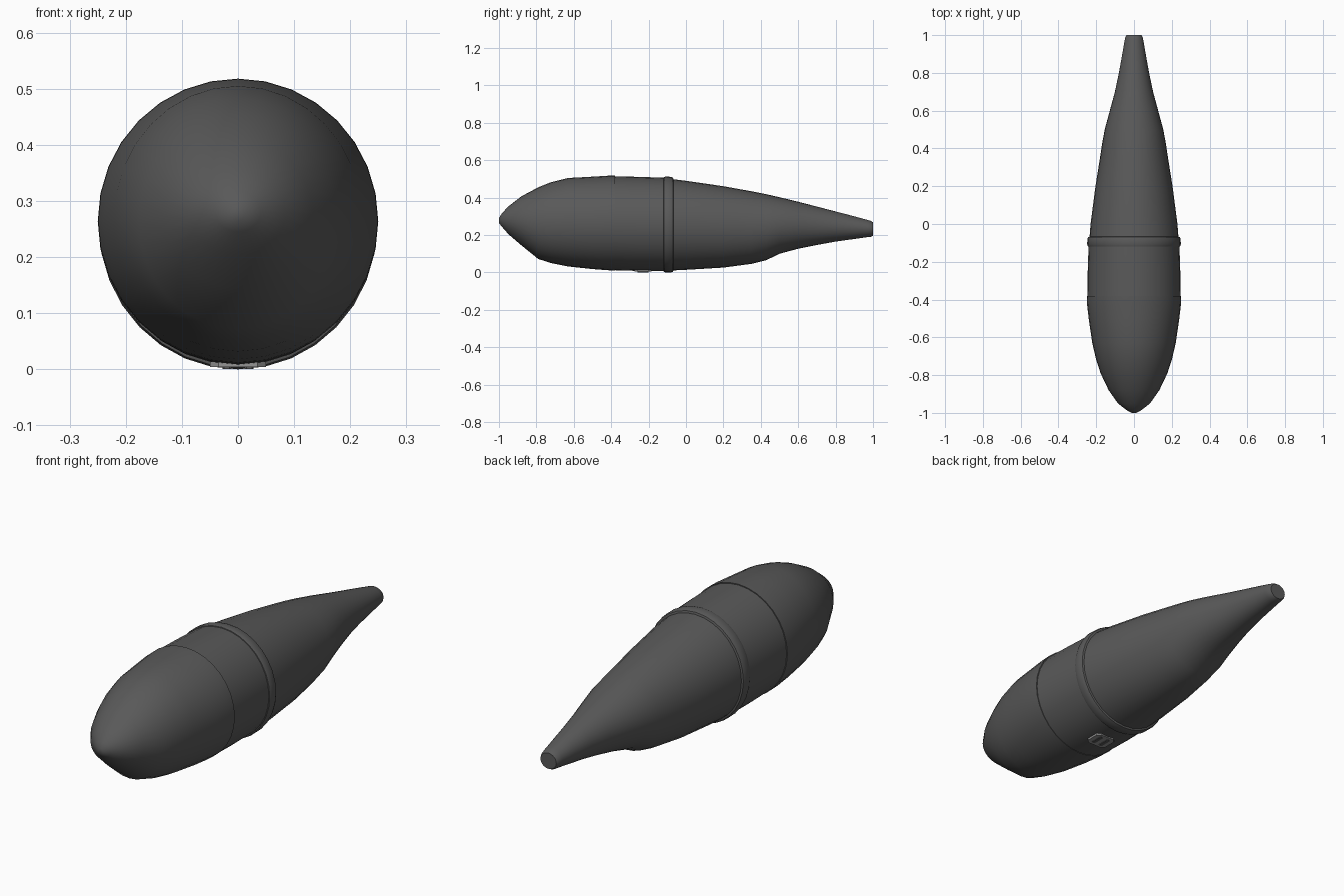
import bpy, bmesh, math

if "Cube" in bpy.data.objects:
    bpy.data.objects.remove(bpy.data.objects["Cube"], do_unlink=True)


def material(name, value):
    m = bpy.data.materials.new(name)
    m.use_nodes = True
    col = (value, value, value, 1)
    m.diffuse_color = col
    m.node_tree.nodes["Principled BSDF"].inputs["Base Color"].default_value = col
    return m


DARK = material("dark grey", 0.1)
LIGHT = material("light grey", 0.3)
SIDES = 32


def loft(name, sections):
    """Skin oval sections (y, half width, bottom z, top z) along the length."""
    bm = bmesh.new()
    rings = []
    for y, w, low, top in sections:
        mid, h = (low + top) / 2, (top - low) / 2
        angles = [2 * math.pi * i / SIDES for i in range(SIDES)]
        rings.append([bm.verts.new((w * math.sin(a), y, mid + h * math.cos(a))) for a in angles])
    for a, b in zip(rings, rings[1:]):
        for i in range(SIDES):
            j = (i + 1) % SIDES
            bm.faces.new((a[i], a[j], b[j], b[i]))
    bm.faces.new(rings[0])
    bm.faces.new(rings[-1])
    return finish(name, bm, DARK, 40)


def finish(name, bm, mat, angle):
    bmesh.ops.recalc_face_normals(bm, faces=bm.faces)
    me = bpy.data.meshes.new(name)
    bm.to_mesh(me)
    bm.free()
    me.materials.append(mat)
    ob = bpy.data.objects.new(name, me)
    bpy.context.collection.objects.link(ob)
    bpy.ops.object.select_all(action='DESELECT')
    ob.select_set(True)
    bpy.context.view_layer.objects.active = ob
    bpy.ops.object.shade_smooth_by_angle(angle=math.radians(angle))
    return ob


# Blunt nose shell
loft("nose_shell", [
    (-1.0, .012, .265, .29), (-.985, .04, .245, .315), (-.95, .085, .205, .353),
    (-.88, .134, .145, .407), (-.79, .177, .072, .455), (-.72, .2, .05, .483),
    (-.63, .221, .032, .505), (-.5, .24, .018, .512), (-.42, .249, .012, .517),
    (-.38, .25, .01, .518)])

# Middle section, starting just inside the seam
loft("middle_section", [
    (-.385, .246, .012, .514), (-.25, .245, .008, .511), (-.1, .24, .008, .506)])

# Raised rounded band
loft("joint_band", [
    (-.12, .238, .01, .503), (-.118, .244, .003, .51), (-.108, .248, 0, .513),
    (-.08, .247, 0, .511), (-.07, .243, .003, .507), (-.067, .235, .012, .5)])

# Tapering tail with a narrow rounded end
loft("tail_cone", [
    (-.09, .237, .01, .501), (0, .23, .014, .49), (.2, .204, .026, .461),
    (.35, .18, .046, .434), (.43, .168, .066, .418), (.5, .155, .1, .402),
    (.6, .128, .127, .378), (.7, .101, .147, .352), (.8, .08, .165, .326),
    (.9, .062, .179, .3), (.97, .05, .189, .281), (.99, .046, .191, .275),
    (1.0, .04, .196, .268)])


# Small clipped-corner hatch underneath, with two raised bars
def slab(name, cx, cy, sx, sy, z0, z1, cut, mat):
    bm = bmesh.new()
    pts = [(sx - cut, -sy), (sx, cut - sy), (sx, sy - cut), (sx - cut, sy),
           (cut - sx, sy), (-sx, sy - cut), (-sx, cut - sy), (cut - sx, -sy)]
    face = bm.faces.new([bm.verts.new((cx + x, cy + y, z0)) for x, y in pts])
    top = bmesh.ops.extrude_face_region(bm, geom=[face])["geom"]
    bmesh.ops.translate(bm, vec=(0, 0, z1 - z0),
                        verts=[v for v in top if isinstance(v, bmesh.types.BMVert)])
    finish(name, bm, mat, 20)


slab("hatch_plate", 0, -.23, .05, .045, .004, .02, .015, LIGHT)
for side, x in (("right", -.02), ("left", .02)):
    slab("hatch_bar_" + side, x, -.23, .008, .03, .001, .008, .003, DARK)
